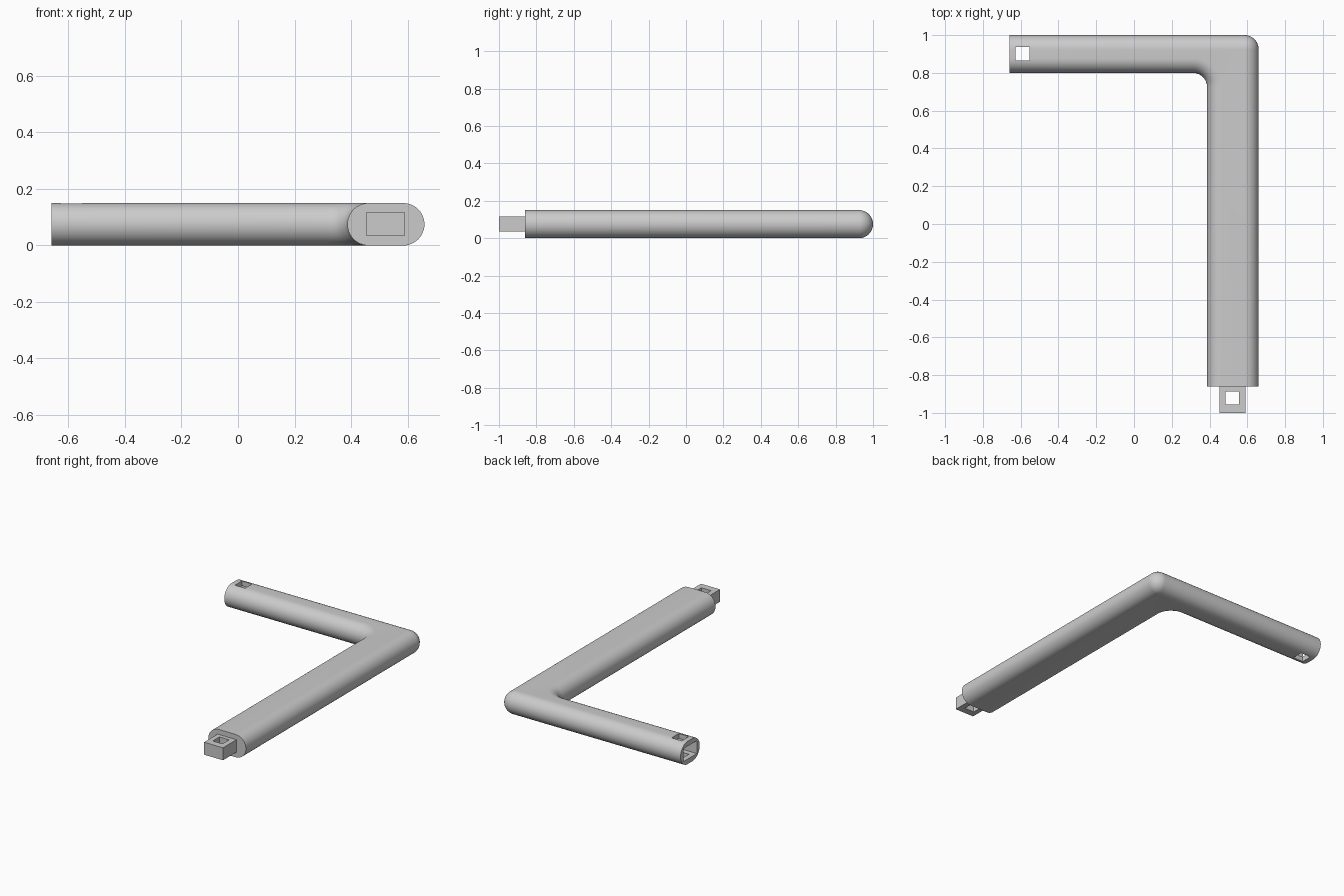
import bpy, bmesh, math
from mathutils import Vector

cube = bpy.data.objects.get("Cube")
if cube:
    bpy.data.objects.remove(cube, do_unlink=True)

grey = bpy.data.materials.new("light_grey")
grey.use_nodes = True
grey.diffuse_color = (0.6, 0.6, 0.6, 1)
grey.node_tree.nodes["Principled BSDF"].inputs["Base Color"].default_value = (0.6, 0.6, 0.6, 1)

R = 0.075                     # edge rounding, half the thickness
LEFT, RIGHT, INNER = -0.66, 0.66, 0.387
FRONT, BACK, UNDER = -0.86, 1.0, 0.80
STEPS = 12


def add_object(name, bm):
    bmesh.ops.recalc_face_normals(bm, faces=bm.faces[:])
    mesh = bpy.data.meshes.new(name)
    bm.to_mesh(mesh)
    bm.free()
    obj = bpy.data.objects.new(name, mesh)
    bpy.context.collection.objects.link(obj)
    mesh.materials.append(grey)
    return obj


def box(name, low, high):
    low, high = Vector(low), Vector(high)
    bm = bmesh.new()
    bmesh.ops.create_cube(bm, size=1)
    for v in bm.verts:
        v.co = (low + high) / 2 + v.co * (high - low)
    return add_object(name, bm)


def cut(obj, name, low, high):
    cutter = box(name, low, high)
    cutter.hide_render = True
    mod = obj.modifiers.new(name, "BOOLEAN")
    mod.operation, mod.solver, mod.object = "DIFFERENCE", "EXACT", cutter
    bpy.context.view_layer.objects.active = obj
    bpy.ops.object.modifier_apply(modifier=mod.name)
    bpy.data.objects.remove(cutter, do_unlink=True)


def arc(cx, cy, radius, start, end):
    angles = [math.radians(start + (end - start) * i / STEPS) for i in range(STEPS + 1)]
    return [(cx + radius * math.cos(a), cy + radius * math.sin(a)) for a in angles]


def outline(d):
    """Plan of the bent bar, drawn in by d on its long sides only."""
    outer = arc(RIGHT - R, BACK - R, R - d, 0, 90)
    inner = arc(INNER - R, UNDER - R, R + d, 90, 0)
    return ([(RIGHT - d, FRONT)] + outer + [(LEFT, BACK - d), (LEFT, UNDER + d)]
            + inner + [(INNER + d, FRONT)])


# Bent bar: stacked outlines give half-round edges
bm = bmesh.new()
layers = []
for i in range(2 * STEPS + 1):
    t = math.pi * (i / (2 * STEPS) - 0.5)
    layers.append([bm.verts.new((x, y, R + R * math.sin(t)))
                   for x, y in outline(R * (1 - math.cos(t)))])
count = len(layers[0])
left_a, left_b = STEPS + 2, STEPS + 3
for low, high in zip(layers, layers[1:]):
    for j in range(count):
        k = (j + 1) % count
        if j not in (left_a, count - 1):
            bm.faces.new((low[j], low[k], high[k], high[j]))
bm.faces.new(layers[-1])
bm.faces.new(layers[0][::-1])
# Flat ends
for a, b in ((left_a, left_b), (count - 1, 0)):
    bm.faces.new([l[a] for l in layers] + [l[b] for l in reversed(layers)])
bmesh.ops.remove_doubles(bm, verts=bm.verts[:], dist=0.0001)
bar = add_object("bent_bar", bm)

# Socket in the short arm, with its pin hole
cut(bar, "socket_cutter", (LEFT - 0.1, 0.83, 0.033), (-0.515, 0.97, 0.117))
cut(bar, "arm_hole_cutter", (-0.627, 0.865, -0.1), (-0.553, 0.938, 0.3))

# Peg on the long arm, with its pin hole
peg = box("peg", (0.453, -1.0, 0.035), (0.591, FRONT + 0.002, 0.117))
cut(peg, "peg_hole_cutter", (0.485, -0.955, -0.1), (0.556, -0.886, 0.3))

bpy.ops.object.select_all(action="DESELECT")
bar.select_set(True)
bpy.context.view_layer.objects.active = bar
bpy.ops.object.shade_smooth_by_angle(angle=math.radians(30))
